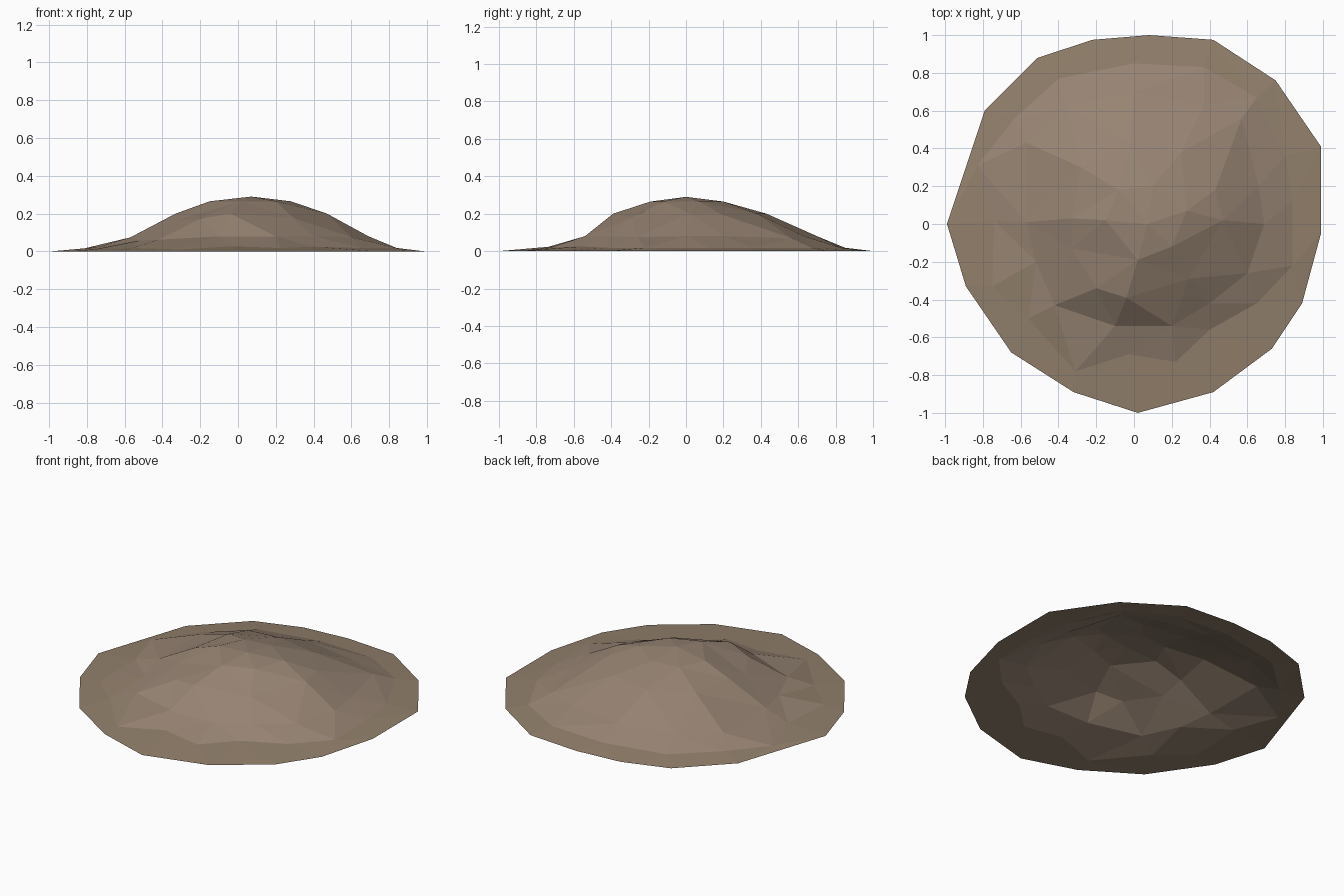
import bpy, bmesh
from mathutils import Vector
from mathutils.geometry import delaunay_2d_cdt

if "Cube" in bpy.data.objects:
    bpy.data.objects.remove(bpy.data.objects["Cube"])

# Contour lines of the mound, from ground rim to summit: (height, outline points).
# A third value on a point overrides the contour height, for hollows and bumps.
contours = [
    (0.0, [(-.99, 0), (-.79, .6), (-.51, .88), (-.22, .975), (.08, 1), (.42, .975),
           (.75, .76), (.99, .41), (.99, -.05), (.89, -.42), (.73, -.66), (.42, -.89),
           (.02, -1), (-.32, -.89), (-.65, -.68), (-.89, -.33)]),
    (.018, [(-.83, .31, .012), (-.64, .55), (-.4, .77), (0, .85), (.37, .83), (.65, .67),
            (.8, .36), (.84, .12), (.84, -.22), (.65, -.42), (.4, -.56, .025),
            (.22, -.73), (-.03, -.69, .027), (-.31, -.78, .01), (-.56, -.5),
            (-.75, -.33, .012), (-.74, .02, .023)]),
    (.08, [(-.57, .01, .074), (-.57, .43, .07), (-.36, .62), (0, .7), (.37, .63),
           (.57, .56, .07), (.66, .2), (.69, 0), (.6, -.26, .075), (.4, -.42),
           (.2, -.54), (-.1, -.54), (-.42, -.43, .062), (-.52, -.2, .058)]),
    (.2, [(-.33, .03), (-.28, .3), (-.02, .43), (.25, .38), (.43, .18), (.47, .02),
          (.29, -.29, .178), (-.04, -.39), (-.2, -.34, .172), (-.33, -.13, .165)]),
    (.265, [(-.15, .02), (-.08, .18), (.1, .2), (.28, .07), (.2, -.12), (.02, -.19)]),
    (.29, [(.07, 0)]),
]

# Gather points and keep each contour as a crease in the triangulation
points, heights, edges = [], [], []
for z, ring in contours:
    start, n = len(points), len(ring)
    for p in ring:
        points.append(Vector(p[:2]))
        heights.append(p[2] if len(p) > 2 else z)
    if n > 1:
        edges += [(start + i, start + (i + 1) % n) for i in range(n)]

out, _, tris, origins, _, _ = delaunay_2d_cdt(points, edges, [], 0, 1e-5)

# Open, flat-faceted earth mound
bm = bmesh.new()
verts = [bm.verts.new((p.x, p.y, heights[o[0]] if o else 0)) for p, o in zip(out, origins)]
for t in tris:
    face = bm.faces.new([verts[i] for i in t])
    face.normal_update()
    if face.normal.z < 0:
        face.normal_flip()
    # lower skirt is a slightly duller earth
    face.material_index = 1 if face.calc_center_median().z < .03 else 0

mesh = bpy.data.meshes.new("earth_mound")
bm.to_mesh(mesh)
bm.free()
for name, colour in (("earth_brown", (.312, .232, .172, 1)),
                     ("dull_earth_brown", (.290, .218, .150, 1))):
    mat = bpy.data.materials.new(name)
    mat.diffuse_color = colour
    mat.use_nodes = True
    mat.node_tree.nodes["Principled BSDF"].inputs["Base Color"].default_value = mat.diffuse_color
    mesh.materials.append(mat)
mound = bpy.data.objects.new("earth_mound", mesh)
bpy.context.collection.objects.link(mound)
